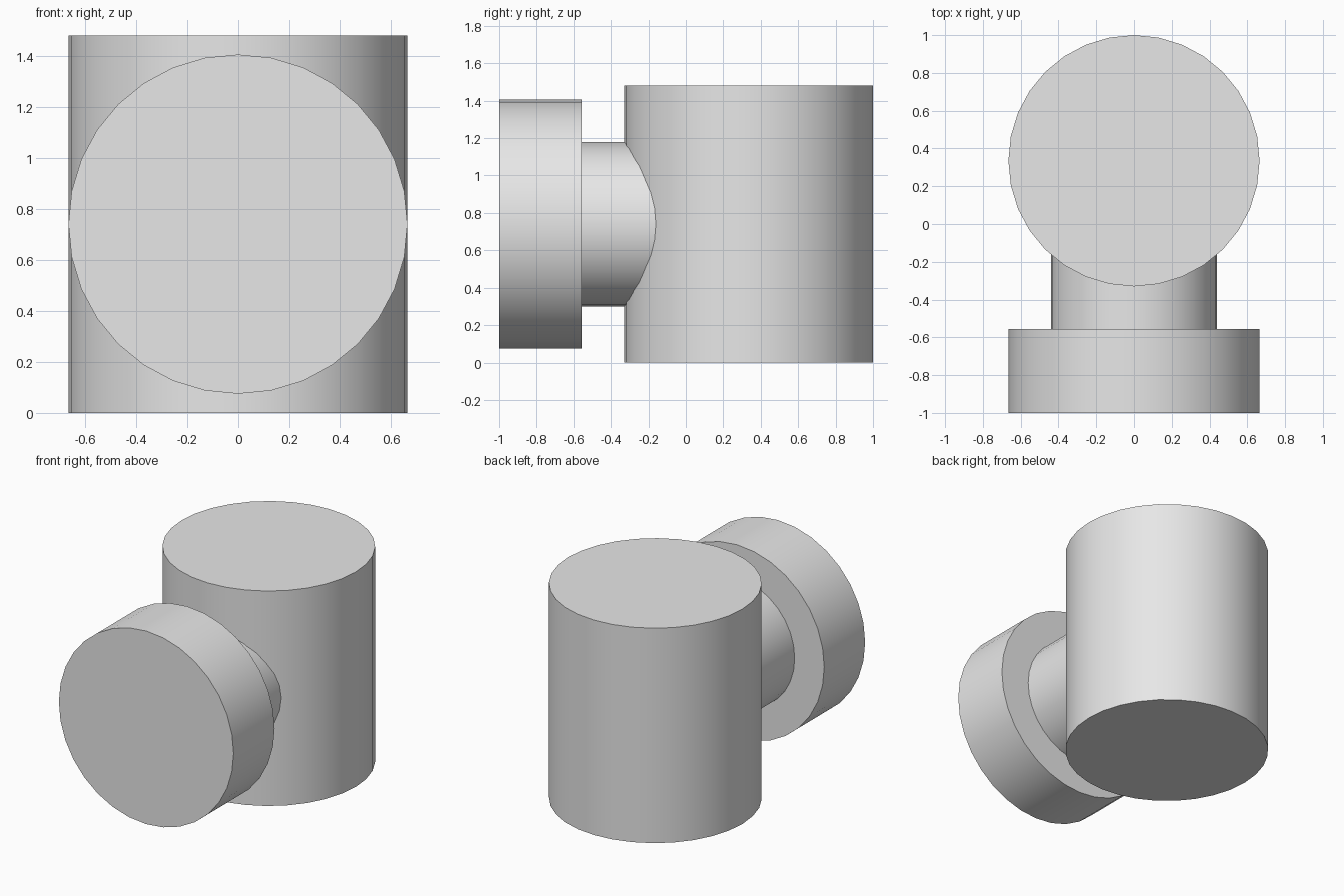
import bpy
import math

cube = bpy.data.objects.get("Cube")
if cube:
    bpy.data.objects.remove(cube, do_unlink=True)

SIDES = 32
BODY_RADIUS = 0.665
NECK_RADIUS = 0.44
BODY_HEIGHT = 1.48
BODY_Y = 1 - BODY_RADIUS
AXIS_Z = BODY_HEIGHT / 2

grey = bpy.data.materials.new("light grey")
grey.use_nodes = True
grey.diffuse_color = (0.8, 0.8, 0.8, 1)
grey.node_tree.nodes["Principled BSDF"].inputs["Base Color"].default_value = (0.8, 0.8, 0.8, 1)


def cylinder(name, radius, depth, location, rotation=(0, 0, 0)):
    bpy.ops.mesh.primitive_cylinder_add(
        vertices=SIDES, radius=radius, depth=depth, location=location, rotation=rotation)
    part = bpy.context.object
    part.name = name
    part.data.materials.append(grey)
    bpy.ops.object.shade_smooth_by_angle(angle=math.radians(30))
    return part


def knob_part(name, radius, y_front, y_back):
    # Cylinder lying along the front-to-back axis
    return cylinder(name, radius, y_back - y_front,
                    (0, (y_front + y_back) / 2, AXIS_Z), (math.pi / 2, 0, 0))


# Upright body
cylinder("body", BODY_RADIUS, BODY_HEIGHT, (0, BODY_Y, AXIS_Z))

# Wide front disc, and the neck that runs into the body
knob_part("front_disc", BODY_RADIUS, -1, -0.555)
knob_part("neck", NECK_RADIUS, -0.555, 0)
